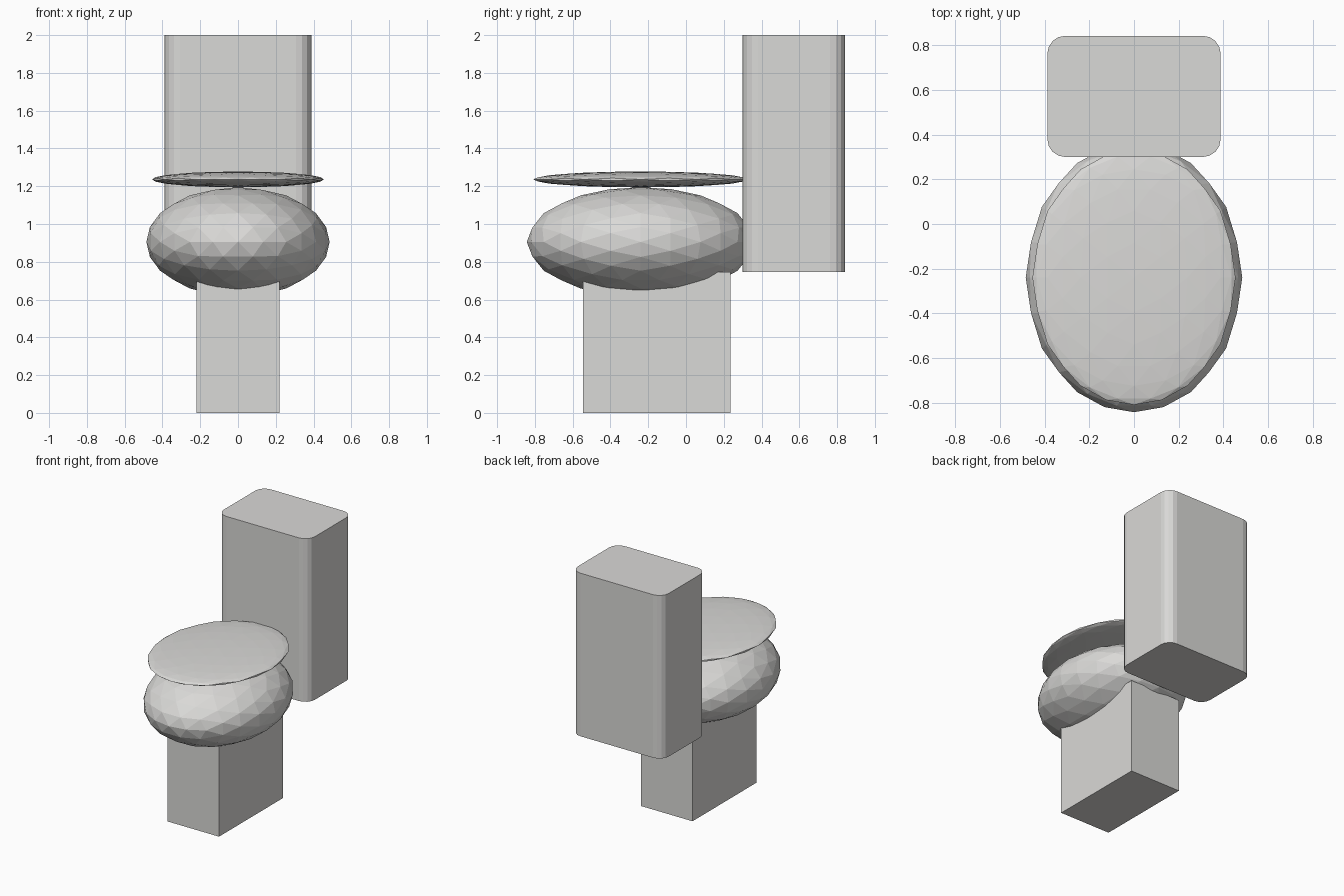
import bpy, bmesh, math
from mathutils import Matrix, Vector

cube = bpy.data.objects.get("Cube")
if cube:
    bpy.data.objects.remove(cube)

porcelain = bpy.data.materials.new("porcelain_grey")
COLOUR = (0.7, 0.695, 0.68, 1)
porcelain.diffuse_color = COLOUR
porcelain.use_nodes = True
porcelain.node_tree.nodes["Principled BSDF"].inputs["Base Color"].default_value = COLOUR


def finish(bm, name):
    bmesh.ops.recalc_face_normals(bm, faces=bm.faces)
    mesh = bpy.data.meshes.new(name)
    bm.to_mesh(mesh)
    bm.free()
    mesh.materials.append(porcelain)
    obj = bpy.data.objects.new(name, mesh)
    bpy.context.collection.objects.link(obj)
    return obj


def faceted_ellipsoid(name, centre, radii):
    """Subdivided icosahedron with an edge lying across its front."""
    bm = bmesh.new()
    bmesh.ops.create_icosphere(bm, subdivisions=1, radius=1)
    tilt = math.acos(math.sqrt((5 - math.sqrt(5)) / 10))
    bm.transform(Matrix.Rotation(tilt, 4, 'Y'))
    for _ in range(2):
        bmesh.ops.subdivide_edges(bm, edges=bm.edges[:], cuts=1, use_grid_fill=True)
        for v in bm.verts:
            v.co.normalize()
    bm.transform(Matrix.Translation(centre) @ Matrix.Diagonal((*radii, 1)))
    return finish(bm, name)


def block(name, low, high, corner=0):
    """Box between two corners, with optional rounded upright edges."""
    low, high = Vector(low), Vector(high)
    bm = bmesh.new()
    bmesh.ops.create_cube(bm, size=1)
    bm.transform(Matrix.Translation((low + high) / 2) @ Matrix.Diagonal((*(high - low), 1)))
    if corner:
        upright = [e for e in bm.edges
                   if abs(e.verts[0].co.z - e.verts[1].co.z) > 0.1]
        bmesh.ops.bevel(bm, geom=upright, offset=corner, segments=4,
                        profile=0.5, affect='EDGES')
    return finish(bm, name)


# Pedestal, bowl, closed lid and tank
block("pedestal", (-0.22, -0.545, 0), (0.22, 0.235, 0.745))
faceted_ellipsoid("bowl", (0, -0.24, 0.905), (0.485, 0.603, 0.29))
faceted_ellipsoid("lid", (0, -0.24, 1.236), (0.455, 0.57, 0.042))
block("tank", (-0.388, 0.3, 0.745), (0.388, 0.843, 2), corner=0.08)
